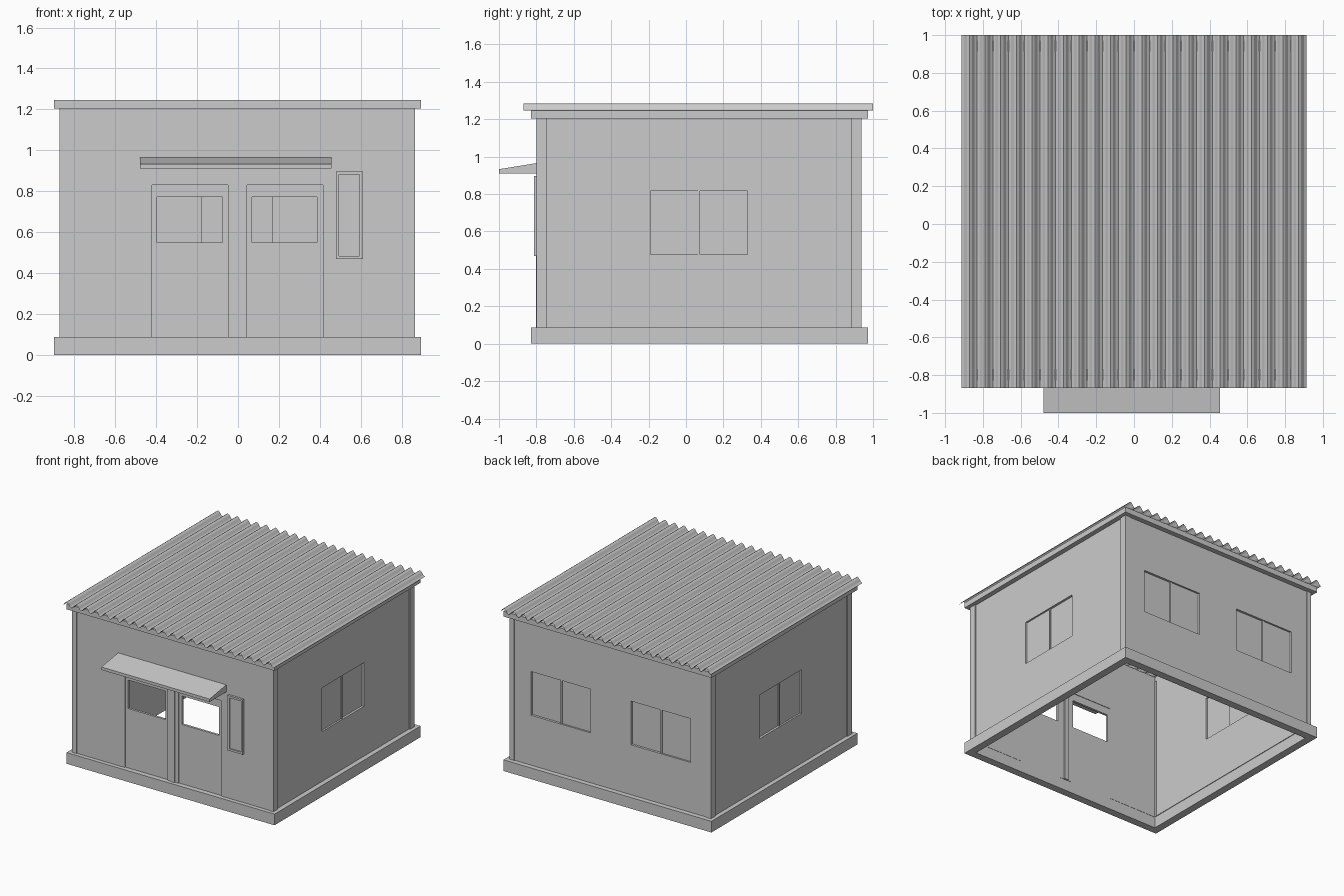
import bpy, bmesh, math

if "Cube" in bpy.data.objects:
    bpy.data.objects.remove(bpy.data.objects["Cube"])


def finish(name, bm):
    bmesh.ops.recalc_face_normals(bm, faces=bm.faces)
    me = bpy.data.meshes.new(name)
    bm.to_mesh(me)
    bm.free()
    ob = bpy.data.objects.new(name, me)
    bpy.context.collection.objects.link(ob)
    return ob


def box(name, x, y, z):
    bm = bmesh.new()
    bmesh.ops.create_cube(bm, size=1)
    for v in bm.verts:
        v.co = [r[0] + (c + 0.5) * (r[1] - r[0]) for r, c in zip((x, y, z), v.co)]
    return finish(name, bm)


def panel(name, axis, d0, d1, u, z, holes=()):
    """Upright slab from depth d0 to d1 with rectangular holes (u0, u1, z0, z1)."""
    us = sorted({*u, *[c for h in holes for c in h[:2]]})
    zs = sorted({*z, *[c for h in holes for c in h[2:]]})
    place = (lambda a, b: (a, d0, b)) if axis == 'x' else (lambda a, b: (d0, a, b))
    bm = bmesh.new()
    grid = {(a, b): bm.verts.new(place(a, b)) for a in us for b in zs}
    for a0, a1 in zip(us, us[1:]):
        for b0, b1 in zip(zs, zs[1:]):
            ca, cb = (a0 + a1) / 2, (b0 + b1) / 2
            if not any(h[0] < ca < h[1] and h[2] < cb < h[3] for h in holes):
                bm.faces.new([grid[k] for k in ((a0, b0), (a1, b0), (a1, b1), (a0, b1))])
    bmesh.ops.delete(bm, geom=[v for v in bm.verts if not v.link_faces], context='VERTS')
    ext = bmesh.ops.extrude_face_region(bm, geom=bm.faces[:], use_keep_orig=True)['geom']
    shift = (0, d1 - d0, 0) if axis == 'x' else (d1 - d0, 0, 0)
    bmesh.ops.translate(bm, vec=shift, verts=[g for g in ext if isinstance(g, bmesh.types.BMVert)])
    return finish(name, bm)


def ring(name, z0, z1, w):
    """Rectangular hollow frame around the building."""
    x0, x1, y0, y1 = -0.90, 0.895, -0.828, 0.972
    bm = bmesh.new()
    loops = [[bm.verts.new((x, y, z)) for x, y in
              ((x0 + i, y0 + i), (x1 - i, y0 + i), (x1 - i, y1 - i), (x0 + i, y1 - i))]
             for i, z in ((0, z0), (0, z1), (w, z1), (w, z0))]
    for k in range(4):
        a, b = loops[k], loops[(k + 1) % 4]
        for j in range(4):
            bm.faces.new((a[j], a[(j + 1) % 4], b[(j + 1) % 4], b[j]))
    return finish(name, bm)


def window(name, axis, outer, inner, hole):
    """Recessed two-pane window, one sash sliding behind the other."""
    u0, u1, z0, z1 = hole
    mid, at = (u0 + u1) / 2, lambda t: outer + t * (inner - outer)
    panel(name + "_left_pane", axis, at(0.45), at(0.6), (u0, mid), (z0, z1))
    panel(name + "_right_pane", axis, at(0.6), at(0.75), (mid, u1), (z0, z1))
    panel(name + "_mullion", axis, at(0.25), at(0.8), (mid - 0.006, mid + 0.006), (z0, z1))


# Plinth and top beam
ring("plinth", 0.0, 0.087, 0.06)
ring("top_beam", 1.205, 1.247, 0.06)

# Corner posts
Z = (0.087, 1.205)
for side, x in (("left", (-0.873, -0.833)), ("right", (0.826, 0.866))):
    for end, y in (("front", (-0.80, -0.745)), ("back", (0.883, 0.938))):
        box(f"{end}_{side}_post", x, y, Z)

# Walls with openings
side_hole = (-0.19, 0.329, 0.476, 0.817)
back_holes = [(-0.692, -0.178, 0.476, 0.817), (0.17, 0.684, 0.476, 0.817)]
door_holes = [(-0.42, -0.049, 0.087, 0.83), (0.044, 0.415, 0.087, 0.83)]
panel("front_wall", 'x', -0.796, -0.766, (-0.835, 0.828), Z, door_holes)
panel("back_wall", 'x', 0.933, 0.903, (-0.835, 0.828), Z, back_holes)
for name, o, i in (("left", -0.865, -0.835), ("right", 0.857, 0.827)):
    panel(name + "_wall", 'y', o, i, (-0.75, 0.89), Z, [side_hole])
    window(name + "_window", 'y', o, i, side_hole)
for n, h in enumerate(back_holes):
    window(f"back_window_{n + 1}", 'x', 0.933, 0.903, h)

# Doors with open upper lights, and the pillar between them
for name, h, light in (("left_door", door_holes[0], (-0.397, -0.075, 0.55, 0.772)),
                       ("right_door", door_holes[1], (0.068, 0.387, 0.55, 0.772))):
    panel(name, 'x', -0.788, -0.77, h[:2], h[2:], [light])
box("door_pillar", (-0.02, 0.015), (-0.803, -0.755), (0.087, 0.86))

# Sloped canopy over the doors
bm = bmesh.new()
ends = [[bm.verts.new((x, y, z)) for y, z in
         ((-0.79, 0.91), (-1.0, 0.91), (-1.0, 0.933), (-0.79, 0.967))] for x in (-0.478, 0.456)]
for e in ends:
    bm.faces.new(e)
for j in range(4):
    k = (j + 1) % 4
    bm.faces.new((ends[0][j], ends[0][k], ends[1][k], ends[1][j]))
finish("canopy", bm)

# Notice board beside the doors: raised frame with recessed face
panel("notice_frame", 'x', -0.813, -0.79, (0.478, 0.61), (0.468, 0.897), [(0.494, 0.594, 0.484, 0.881)])
box("notice_face", (0.494, 0.594), (-0.803, -0.79), (0.484, 0.881))

# Corrugated roof sheet
WAVES, SEG = 22, 6
bm = bmesh.new()
prev = None
for i in range(WAVES * SEG + 1):
    x = -0.913 + 1.826 * i / (WAVES * SEG)
    z = 1.2655 - 0.02 * math.cos(2 * math.pi * i / SEG)
    row = [bm.verts.new((x, y, z)) for y in (-0.868, 1.0)]
    if prev:
        bm.faces.new((prev[0], row[0], row[1], prev[1]))
    prev = row
finish("corrugated_roof", bm)
